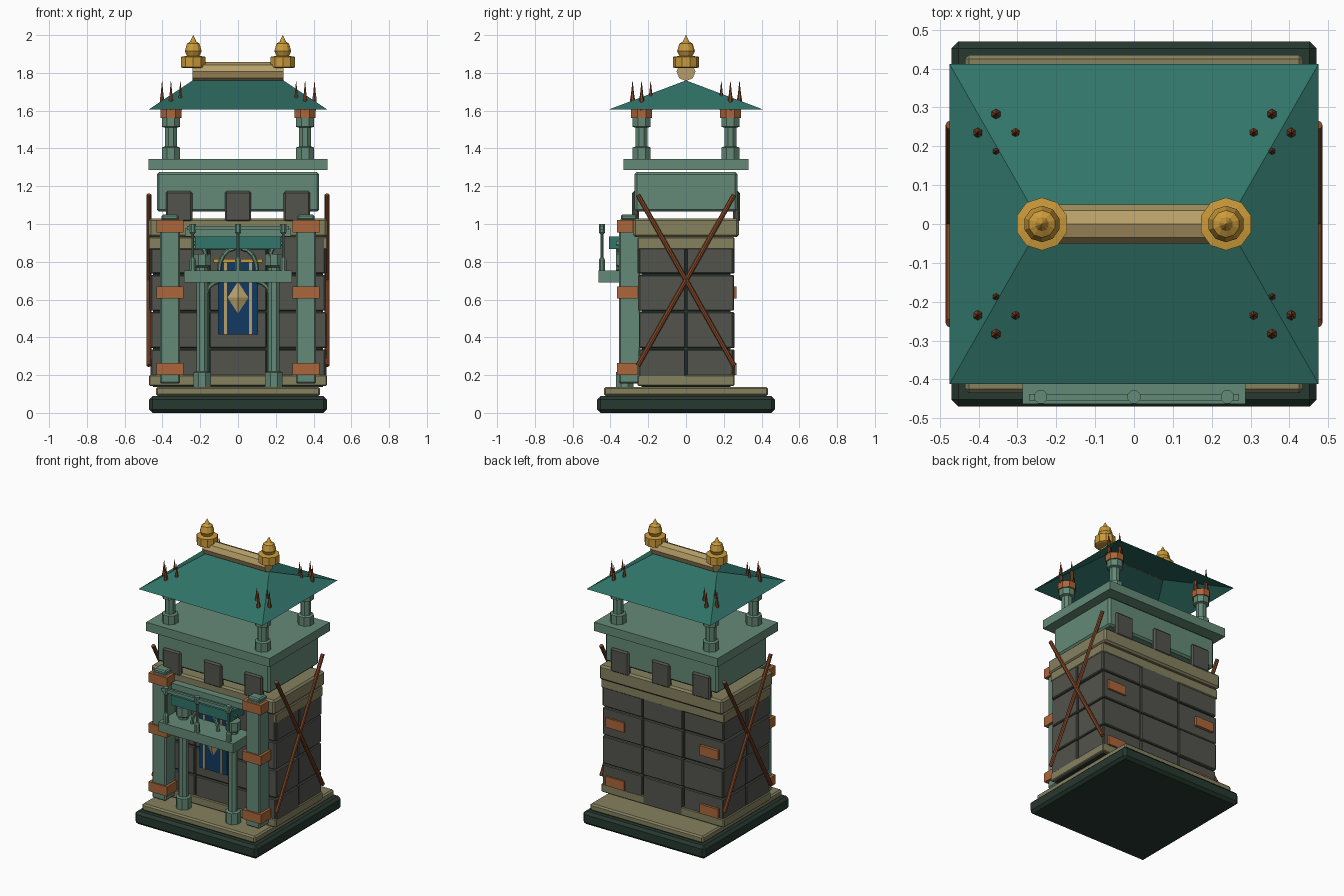
import bpy, bmesh, math, random
from mathutils import Vector, Matrix

random.seed(4)
if "Cube" in bpy.data.objects:
    bpy.data.objects.remove(bpy.data.objects["Cube"])


def material(name, code):
    rgb = [int(code[i:i + 2], 16) / 255 for i in (0, 2, 4)]
    lin = [c / 12.92 if c <= 0.04 else ((c + 0.055) / 1.055) ** 2.4 for c in rgb]
    m = bpy.data.materials.new(name)
    m.use_nodes = True
    m.diffuse_color = (*lin, 1)
    m.node_tree.nodes["Principled BSDF"].inputs["Base Color"].default_value = (*lin, 1)
    return m


GREEN = material("sage green stone", "648A77")
TEAL = material("teal roof", "31756A")
GREY = material("dark grey stone", "53534D")
BASE = material("blackened green", "26382F")
BEIGE = material("olive beige", "85815F")
COPPER = material("copper", "AB663A")
RUST = material("dark copper", "854828")
GOLD = material("gold", "CB9A3A")
TAN = material("pale tan", "B79F69")
BLUE = material("deep blue", "123A62")


def finish(name, bm, mat, bevel=0):
    bmesh.ops.recalc_face_normals(bm, faces=bm.faces)
    me = bpy.data.meshes.new(name)
    bm.to_mesh(me)
    bm.free()
    me.materials.append(mat)
    ob = bpy.data.objects.new(name, me)
    bpy.context.collection.objects.link(ob)
    if bevel:
        mod = ob.modifiers.new("bevel", "BEVEL")
        mod.width = bevel
        mod.segments = 1
    return ob


def boxes(name, mat, spans, bevel=0):
    """Each span is (x0, x1, y0, y1, z0, z1)."""
    bm = bmesh.new()
    for s in spans:
        lo, hi = Vector(s[0::2]), Vector(s[1::2])
        m = Matrix.Translation((lo + hi) / 2) @ Matrix.Diagonal((*(hi - lo), 1))
        bmesh.ops.create_cube(bm, size=1, matrix=m)
    return finish(name, bm, mat, bevel)


def slab(name, mat, x, y, z0, z1, bevel=0):
    return boxes(name, mat, [(-x, x, -y, y, z0, z1)], bevel)


def lathes(name, mat, spots, profile, sides=8):
    """Stack of (radius, z) rings turned about each (x, y) spot."""
    bm = bmesh.new()
    for x, y in spots:
        rings = []
        for r, z in profile:
            rings.append([bm.verts.new((x + r * math.cos((i + .5) * math.tau / sides),
                                        y + r * math.sin((i + .5) * math.tau / sides), z))
                          for i in range(sides)])
        for a, b in zip(rings, rings[1:]):
            for i in range(sides):
                j = (i + 1) % sides
                bm.faces.new((a[i], a[j], b[j], b[i]))
        bm.faces.new(rings[0])
        bm.faces.new(rings[-1])
    return finish(name, bm, mat)


def rods(name, mat, pairs, radius, sides=8):
    bm = bmesh.new()
    for a, b in pairs:
        a, b = Vector(a), Vector(b)
        m = Matrix.Translation((a + b) / 2) @ (b - a).to_track_quat('Z', 'Y').to_matrix().to_4x4()
        bmesh.ops.create_cone(bm, cap_ends=True, segments=sides, radius1=radius,
                              radius2=radius, depth=(b - a).length, matrix=m)
    return finish(name, bm, mat)


SIDES = (-1, 1)
CORNERS = [(sx, sy) for sx in SIDES for sy in SIDES]

# Stepped plinth
slab("plinth", BASE, .47, .47, 0, .09, .018)
slab("plinth_step", BEIGE, .435, .435, .09, .138, .01)

# Wall core and coursed stone blocks, three across the long faces, two on the ends
slab("wall_core", BASE, .45, .235, .138, 1.0)
blocks, gap, row_h, col_w = [], .004, .197, .31
for row in range(4):
    z0 = .143 + row * row_h + gap
    z1 = z0 + row_h - 2 * gap
    for s in SIDES:
        for col in (-1, 0, 1):
            y = .252 + random.uniform(-.006, .006)
            x0, x1 = (col - .5) * col_w + gap, (col + .5) * col_w - gap
            blocks.append((x0, x1, *sorted((s * .22, s * y)), z0, z1))
        for half in SIDES:
            x = .467 + random.uniform(-.006, .004)
            y0, y1 = sorted((half * gap, half * .248))
            blocks.append((*sorted((s * .43, s * x)), y0, y1, z0, z1))
boxes("wall_blocks", GREY, blocks, .005)

# Wall trims
slab("bottom_trim", BEIGE, .47, .257, .143, .2, .005)
slab("lower_cornice", BEIGE, .473, .257, .865, .93, .005)
slab("upper_cornice", BEIGE, .473, .28, .93, 1.03, .012)

# Parapet, hanging battlement blocks and cap
slab("parapet", GREEN, .43, .272, 1.065, 1.275, .012)
slab("cap_slab", GREEN, .473, .33, 1.285, 1.345)
boxes("battlements", GREY, [(x - .07, x + .07, *sorted((s * .25, s * .285)), 1.01, 1.175)
                            for x in (-.312, 0, .312) for s in SIDES], .01)

# Front corner posts and their copper bands
boxes("corner_posts", GREEN, [(s * .36 - .053, s * .36 + .053, -.355, -.24, .155, 1.025)
                              for s in SIDES], .008)
boxes("corner_post_caps", GREEN, [(s * .36 - .045, s * .36 + .045, -.345, -.26, 1.02, 1.05)
                                  for s in SIDES], .008)
heights = (.2, .605, .955)
boxes("front_bands", COPPER, [(s * .36 - .071, s * .36 + .071, -.366, -.255, z, z + .065)
                              for s in SIDES for z in heights])
boxes("back_bands", COPPER, [(s * .36 - .071, s * .36 + .071, .24, .267, z, z + .065)
                             for s in SIDES for z in heights])

# Crossed braces on both ends
rods("cross_braces", RUST, [((s * .472, -d * .255, 1.155), (s * .472, d * .255, .25))
                            for s in SIDES for d in SIDES], .013)

# Belvedere columns
spots = [(sx * .355, sy * .235) for sx, sy in CORNERS]
lathes("belvedere_columns", GREEN, spots,
       [(.052, 1.345), (.052, 1.405), (.035, 1.41), (.035, 1.51), (.052, 1.515), (.052, 1.565)])
lathes("column_collars", COPPER, spots, [(.06, 1.56), (.06, 1.605)])

# Hipped roof, open underneath
bm = bmesh.new()
c = {(sx, sy): bm.verts.new((sx * .475, sy * .412, 1.605)) for sx, sy in CORNERS}
r = {s: bm.verts.new((s * .24, 0, 1.76)) for s in SIDES}
for s in SIDES:
    bm.faces.new((c[-1, s], c[1, s], r[1], r[-1]))
    bm.faces.new((c[s, -1], c[s, 1], r[s]))
finish("roof", bm, TEAL)

# Spikes piercing the roof
spikes = [(x + dx, y + dy) for x, y in spots
          for dx, dy in ((.05, 0), (-.047, 0), (0, .048), (0, -.048))]
lathes("roof_spikes", RUST, spikes, [(.008, 1.6), (.013, 1.66), (.008, 1.69), (.001, 1.755)], 6)

# Ridge beam with gold finials
rods("ridge_beam", TAN, [((-.24, 0, 1.807), (.24, 0, 1.807))], .05)
lathes("finials", GOLD, [(s * .237, 0) for s in SIDES],
       [(.055, 1.825), (.068, 1.83), (.068, 1.885), (.035, 1.89), (.047, 1.915),
        (.035, 1.955), (.018, 1.965), (.001, 2)], 10)

# Porch columns carrying the balcony
porch = [(s * .19, -.325) for s in SIDES]
lathes("porch_columns", GREEN, porch,
       [(.05, .138), (.05, .215), (.033, .22), (.033, .75), (.033, .77), (.05, .78), (.05, .84)])
boxes("balcony", GREEN, [(-.287, .287, -.463, -.25, .69, .755)])


def bracket(x0, x1, y, z0, z1):
    """Quarter arch rising from x0 and flattening toward x1."""
    pts = [(x1 + (x0 - x1) * math.cos(t * math.pi / 8), y,
            z0 + (z1 - z0) * math.sin(t * math.pi / 8)) for t in range(5)]
    return list(zip(pts, pts[1:]))


arches = []
for s in SIDES:
    arches += bracket(s * .175, s * .1, -.325, .6, .695)
    arches += bracket(s * .1, s * .02, -.36, .755, .87)
    arches += bracket(s * .17, s * .24, -.36, .83, .9)
rods("arched_brackets", GREEN, arches, .012, 6)

# Balcony railing
lathes("balusters", GREEN, [(x, -.445) for x in (-.24, 0, .24)],
       [(.018, .755), (.018, .81), (.008, .825), (.008, .945), (.018, .955), (.018, 1)])
boxes("handrail", GREEN, [(-.27, .27, -.455, -.437, .968, .99)])

# Awning over the balcony
boxes("awning", TEAL, [(-.228, .228, -.408, -.25, .868, .935)])
boxes("awning_beam", GREEN, [(-.28, .28, -.33, -.25, .935, .975)])

# Banner with stripes, rod and faceted emblem
boxes("banner", BLUE, [(-.105, .105, -.272, -.25, .415, .8)])
boxes("banner_stripes", TAN, [(s * .066 - .007, s * .066 + .007, -.277, -.27, .415, .8)
                              for s in SIDES])
boxes("banner_rod", GOLD, [(-.13, .13, -.285, -.25, .795, .815)])
bm = bmesh.new()
bmesh.ops.create_cone(bm, segments=4, radius1=.055, radius2=0, depth=.085,
                      matrix=Matrix.Translation((0, 0, .0425)))
bmesh.ops.create_cone(bm, segments=4, radius1=.055, radius2=0, depth=.085,
                      matrix=Matrix.Translation((0, 0, -.0425)) @ Matrix.Rotation(math.pi, 4, 'X'))
bmesh.ops.remove_doubles(bm, verts=bm.verts, dist=.001)
bmesh.ops.transform(bm, verts=bm.verts,
                    matrix=Matrix.Translation((0, -.275, .61)) @ Matrix.Diagonal((1, .4, 1, 1)))
finish("banner_emblem", bm, TAN)
